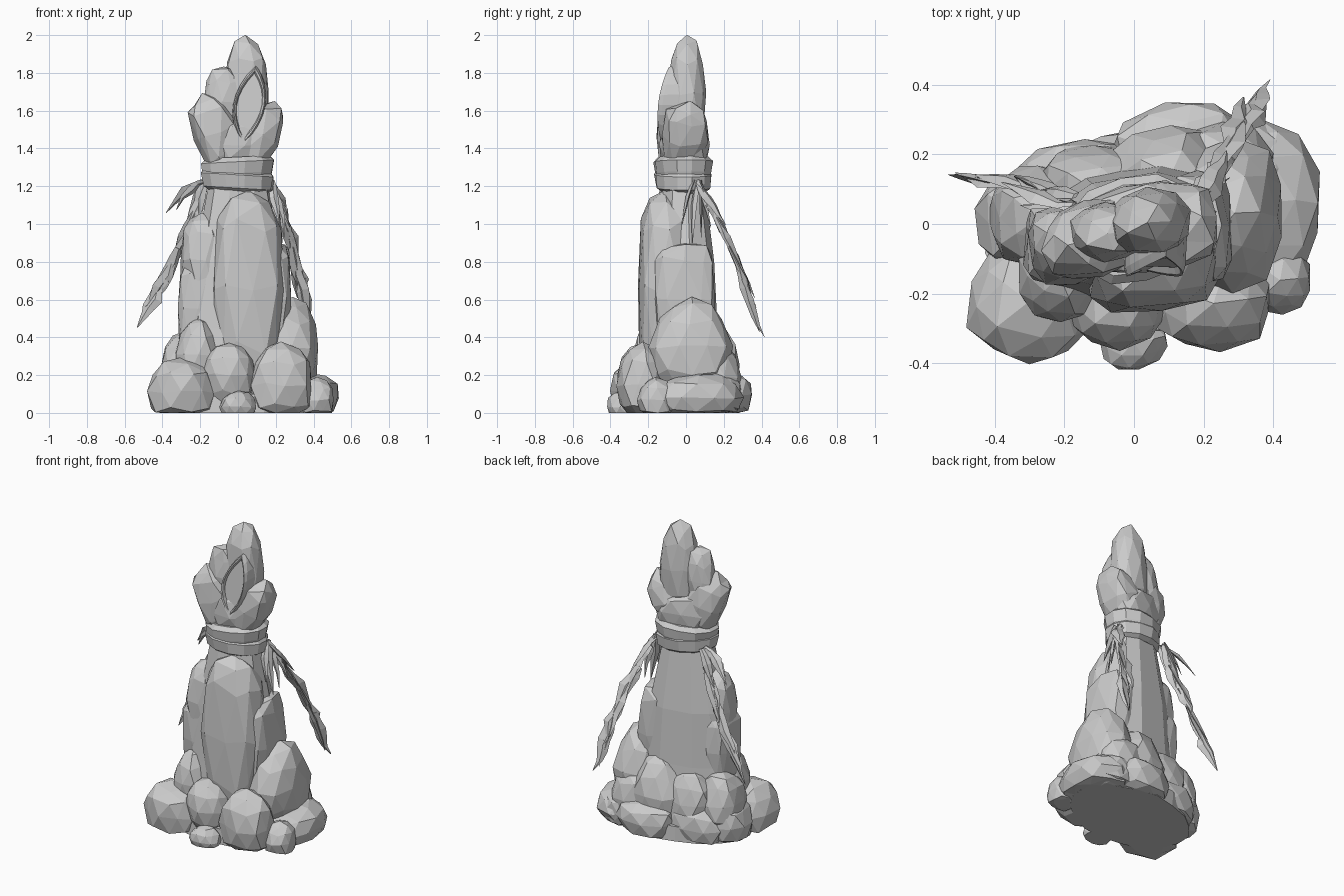
import bpy, bmesh, math, random
from mathutils import Vector, Matrix

if "Cube" in bpy.data.objects:
    bpy.data.objects.remove(bpy.data.objects["Cube"])

stone = bpy.data.materials.new("stone_grey")
stone.use_nodes = True
GREY = (0.6, 0.6, 0.6, 1)
stone.diffuse_color = GREY
stone.node_tree.nodes["Principled BSDF"].inputs["Base Color"].default_value = GREY


def finish(name, bm):
    bmesh.ops.recalc_face_normals(bm, faces=bm.faces)
    me = bpy.data.meshes.new(name)
    bm.to_mesh(me)
    bm.free()
    me.materials.append(stone)
    ob = bpy.data.objects.new(name, me)
    bpy.context.collection.objects.link(ob)
    return ob


def rock(name, center, radii, lean=0, turn=0, boxy=0.8, taper=0, shave=0.92, seed=1):
    """Chiselled boulder: a boxy ellipsoid shaved by random planes."""
    rng = random.Random(seed)
    bm = bmesh.new()
    bmesh.ops.create_icosphere(bm, subdivisions=2, radius=1)
    cuts = [Vector([rng.gauss(0, 1) for _ in range(3)]).normalized() for _ in range(9)]
    for v in bm.verts:
        p = Vector([math.copysign(abs(c) ** boxy, c) for c in v.co])
        p += Vector([rng.uniform(-.04, .04) for _ in range(3)])
        for n in cuts:
            over = p.dot(n) - shave
            if over > 0:
                p -= n * over
        width = 1 - taper * p.z
        v.co = (p.x * radii[0] * width, p.y * radii[1] * width, p.z * radii[2])
    spin = Matrix.Rotation(math.radians(turn), 4, 'Z') @ Matrix.Rotation(math.radians(lean), 4, 'Y')
    bmesh.ops.transform(bm, matrix=Matrix.Translation(center) @ spin, verts=bm.verts)
    for v in bm.verts:
        v.co.z = max(v.co.z, 0)
    return finish(name, bm)


def loft(name, rings):
    """Skin closed rings of points and cap both ends."""
    bm = bmesh.new()
    rows = [[bm.verts.new(p) for p in ring] for ring in rings]
    n = len(rows[0])
    for a, b in zip(rows, rows[1:]):
        for i in range(n):
            bm.faces.new((a[i], a[(i + 1) % n], b[(i + 1) % n], b[i]))
    bm.faces.new(rows[0])
    bm.faces.new(rows[-1])
    return finish(name, bm)


def oval(cx, cy, z, rx, ry, turn=0, sides=14, rough=0, rng=random.Random(4), tilt=0, boxy=1):
    ring = []
    for i in range(sides):
        a = math.tau * i / sides
        k = 1 + rng.uniform(-rough, rough)
        x, y = [math.copysign(abs(c) ** boxy, c) for c in (math.cos(a), math.sin(a))]
        p = Matrix.Rotation(math.radians(turn), 3, 'Z') @ Vector((rx * k * x, ry * k * y, 0))
        ring.append((cx + p.x, cy + p.y, z + tilt * p.x))
    return ring


# Base boulders
base = [
    ("front_right_boulder", (-.30, -.23, .11), (.185, .175, .18)),
    ("front_middle_boulder", (-.05, -.23, .20), (.14, .13, .17)),
    ("front_left_boulder", (.23, -.23, .15), (.175, .135, .22)),
    ("front_pebble", (0, -.34, .03), (.10, .08, .09)),
    ("left_low_boulder", (.36, .06, .08), (.18, .24, .14)),
    ("left_small_boulder", (.42, -.16, .07), (.09, .10, .12)),
    ("back_left_low_boulder", (.31, .14, .09), (.17, .16, .13)),
    ("back_low_boulder", (.13, .19, .09), (.21, .17, .14)),
    ("back_right_low_boulder", (-.14, .10, .09), (.22, .15, .15)),
    ("right_low_boulder", (-.30, .01, .11), (.155, .15, .16)),
]
for i, (name, c, r) in enumerate(base):
    rock(name, c, r, turn=i * 4 % 15, boxy=.88, seed=i + 11)

# Boulders stacked around the foot
upper = [
    ("left_high_boulder", (.285, .03, .35), (.155, .22, .26)),
    ("back_boulder", (.10, .14, .25), (.18, .15, .23)),
    ("back_left_boulder", (.25, .15, .19), (.16, .14, .19)),
    ("back_right_boulder", (-.12, .10, .24), (.17, .13, .19)),
    ("right_boulder", (-.28, .02, .25), (.145, .15, .19)),
    ("front_right_stacked_boulder", (-.21, -.15, .31), (.125, .13, .20)),
]
for i, (name, c, r) in enumerate(upper):
    rock(name, c, r, boxy=.85, taper=.12, seed=i + 31)

# Broad tapered body core and ground slab
loft("body_core", [oval(0, -.02, z, rx, ry, 10, 10, .02, boxy=.8) for z, rx, ry in
                   ((.02, .34, .21), (.45, .28, .18), (.8, .24, .16), (1.18, .165, .115), (1.4, .15, .10))])
loft("ground_slab", [oval(.02, -.02, z, .44, .29, 8, 18, .03) for z in (0, .1)])

# Standing slabs round the body
rock("front_slab", (.055, -.115, .66), (.195, .14, .53), turn=8, boxy=.65, taper=.1, shave=1.02, seed=52)
rock("right_tall_slab", (-.19, -.06, .81), (.115, .12, .25), turn=8, boxy=.7, taper=.08, shave=1, seed=53)
rock("right_low_slab", (-.21, -.05, .55), (.11, .13, .27), boxy=.6, shave=1, seed=54)
rock("left_slab", (.18, -.01, .60), (.10, .165, .31), boxy=.5, shave=1.1, seed=55)

# Wrapped scarf: two crossing ragged bands
loft("scarf_lower", [oval(0, -.015, z, rx, ry, 14, 12, .03, tilt=-.06) for z, rx, ry in
                     ((1.17, .16, .115), (1.19, .19, .145), (1.26, .20, .15), (1.30, .17, .12))])
loft("scarf_upper", [oval(0, -.015, z, rx, ry, 14, 12, .03, tilt=.05) for z, rx, ry in
                     ((1.22, .18, .13), (1.27, .19, .145), (1.33, .20, .155), (1.355, .175, .13))])

# Head stones
rock("head_core", (0, -.015, 1.42), (.19, .13, .17), turn=14, seed=61)
rock("hood_right", (-.115, -.045, 1.49), (.125, .115, .22), lean=-20, turn=12, boxy=.7, seed=62)
rock("hood_left", (.105, 0, 1.47), (.115, .125, .205), lean=28, turn=12, boxy=.7, seed=63)
rock("crown_shoulder", (-.08, -.025, 1.64), (.105, .09, .20), boxy=.75, seed=65)
rock("crown_peak", (.04, .005, 1.69), (.125, .10, .31), boxy=.82, taper=.12, seed=68)


# Pointed face opening with a raised rim
def almond(scale, y):
    heights = [i / 4 - 1 for i in range(9)]
    edge = [(1 - u * u, u) for u in heights] + [(u * u - 1, u) for u in heights[-2:0:-1]]
    pts = []
    for side, u in edge:
        x, z = .085 * side * scale, .215 * u * scale
        pts.append((.06 + x + .16 * z, y + .9 * z * z + .1 * z, 1.63 + z))
    return pts


loft("face_opening", [almond(s, y) for s, y in ((1.05, -.03), (1, -.125), (.92, -.148), (.84, -.142), (.78, -.122))])


# Ragged scarf tails made of overlapping pointed shreds
def shred(name, path, width, rng):
    path = [Vector(p) for p in path]
    run = path[-1] - path[0]
    side = run.cross(Vector((rng.uniform(-1, 1), 1, rng.uniform(-.4, .4)))).normalized()
    thick = side.cross(run).normalized()
    rings = []
    for i, p in enumerate(path):
        t = i / (len(path) - 1)
        w = width * (.5 + t if t < .5 else 2.0 * (1 - t)) * rng.uniform(.8, 1.2) + .002
        p = p + side * rng.uniform(-.3, .3) * width
        rings.append([p + side * w, p + thick * w * .4, p - side * w, p - thick * w * .4])
    loft(name, rings)


def tail(name, start, bend, end, count, width, spread, seed):
    rng = random.Random(seed)
    s, b, e = Vector(start), Vector(bend), Vector(end)

    def curve(t):
        return s * (1 - t) ** 2 + b * 2 * t * (1 - t) + e * t * t

    for k in range(count):
        first = .7 * k / (count - 1)
        last = min(1, first + .38)
        drift = Vector([rng.uniform(-spread, spread) for _ in range(3)])
        if k == count - 1:
            drift *= 0
        path = [curve(first + (last - first) * j / 5) + drift * (j / 5) for j in range(6)]
        shred(f"{name}_{k + 1}", path, width, rng)


tail("right_long_tail", (-.17, .06, 1.22), (-.27, .10, .90), (-.53, .14, .45), 8, .038, .035, 3)
tail("left_long_tail", (.17, .06, 1.22), (.31, .22, .95), (.38, .41, .40), 8, .04, .035, 5)

# Short fringes under the scarf
rng = random.Random(8)
fringe = [(-.38, .12, 1.06), (-.33, .05, 1.08), (-.27, .10, 1.0), (-.22, .08, .98),
          (.23, .03, .90), (.25, .08, .93), (.22, -.02, 1.0), (.27, .13, .98)]
for i, tip in enumerate(fringe):
    tip = Vector(tip)
    root = Vector((math.copysign(.17, tip.x), .04 + .02 * (i % 3), 1.23))
    path = [root.lerp(tip, j / 4) + Vector((0, 0, .03 * math.sin(math.pi * j / 4))) for j in range(5)]
    shred(f"fringe_{i + 1}", path, .026, rng)
